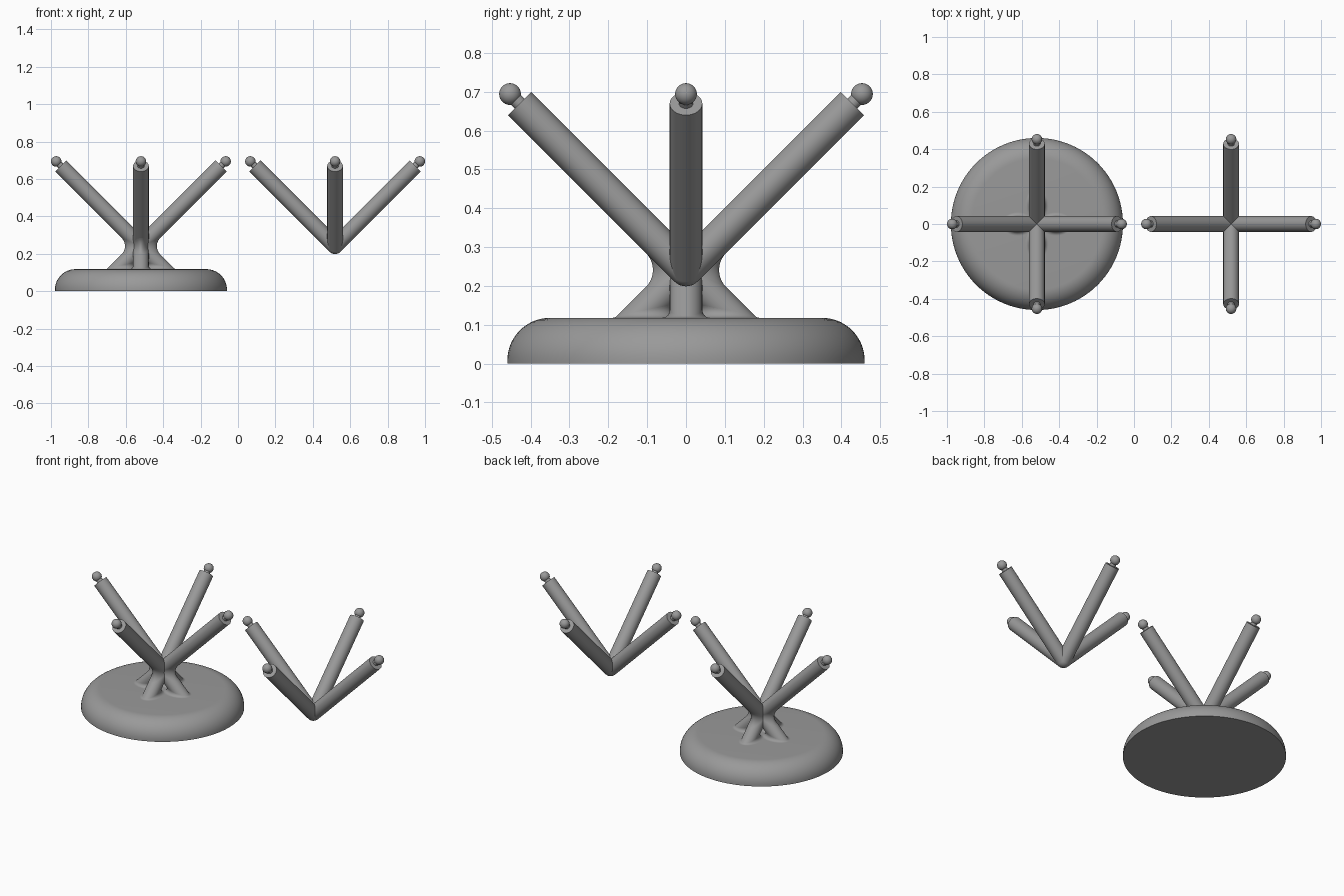
import bpy, bmesh, math
from mathutils import Vector, Matrix

if "Cube" in bpy.data.objects:
    bpy.data.objects.remove(bpy.data.objects["Cube"])

CX = 0.519            # each stand sits at +-CX
JOINT_Z = 0.241       # height where all the rods meet
ROD = 0.042           # rod radius
TOP = 0.118           # top of the base
S = math.sqrt(0.5)
UP, DOWN = Vector((S, 0, S)), Vector((S, 0, -S))
Y, Z = Vector((0, 1, 0)), Vector((0, 0, 1))

grey = bpy.data.materials.new("mid_grey")
grey.diffuse_color = (0.32, 0.32, 0.32, 1)
grey.use_nodes = True
grey.node_tree.nodes["Principled BSDF"].inputs["Base Color"].default_value = grey.diffuse_color


def finish(name, bm, x, turn=0.0):
    """Turn a mesh into a shaded object standing at x."""
    me = bpy.data.meshes.new(name)
    bm.to_mesh(me)
    bm.free()
    me.materials.append(grey)
    ob = bpy.data.objects.new(name, me)
    bpy.context.collection.objects.link(ob)
    ob.location = (x, 0, 0)
    ob.rotation_euler.z = turn
    bpy.ops.object.select_all(action='DESELECT')
    ob.select_set(True)
    bpy.context.view_layer.objects.active = ob
    bpy.ops.object.shade_smooth_by_angle(angle=math.radians(35))
    return ob


def rod(bm, a, b, radius, sides=40):
    d = b - a
    m = Matrix.Translation((a + b) / 2) @ Z.rotation_difference(d).to_matrix().to_4x4()
    bmesh.ops.create_cone(bm, cap_ends=True, segments=sides, radius1=radius,
                          radius2=radius, depth=d.length, matrix=m)


def ball(bm, centre, radius):
    bmesh.ops.create_uvsphere(bm, u_segments=32, v_segments=20, radius=radius,
                              matrix=Matrix.Translation(centre))


def fillet(bm, stations, radius, steps=10):
    """Sweep an arc between two contact directions at each (centre, from, to)."""
    rows = []
    for c, n0, n1 in stations:
        ang = n0.angle(n1)
        row = []
        for k in range(steps + 1):
            t = k / steps
            n = (n0 * math.sin((1 - t) * ang) + n1 * math.sin(t * ang)) / math.sin(ang)
            row.append(bm.verts.new(c + n * radius))
        rows.append(row)
    for i in range(len(rows) - 1):
        for k in range(steps):
            f = bm.faces.new((rows[i][k], rows[i + 1][k], rows[i + 1][k + 1], rows[i][k + 1]))
            f.normal_update()
            if f.normal.dot(stations[i][0] - f.calc_center_median()) < 0:
                f.normal_flip()


joint = Vector((0, 0, JOINT_Z))


def arm(x, turn):
    """Slanted rod with a thin neck and a ball tip."""
    bm = bmesh.new()
    end = joint + UP * (0.4285 / S)
    tip = joint + UP * (0.453 / S)
    rod(bm, joint, end, ROD)
    rod(bm, end - UP * 0.01, tip, 0.018, 24)
    ball(bm, tip, 0.028)
    finish("arm", bm, x, turn)


def leg(x, turn):
    """Slanted rod running down into the base."""
    bm = bmesh.new()
    rod(bm, joint, joint + DOWN * 0.23, ROD)
    finish("leg", bm, x, turn)

    # blend from leg to base top
    r = 0.02
    stations = []
    for i in range(49):
        a = math.tau * i / 48
        n = UP * math.cos(a) + Y * math.sin(a)
        c = joint + n * (ROD + r)
        c = c + DOWN * ((c.z - TOP - r) / S)
        stations.append((c, -Z, -n))
    bm = bmesh.new()
    fillet(bm, stations, r)
    bmesh.ops.remove_doubles(bm, verts=bm.verts, dist=1e-5)
    finish("foot_blend", bm, x, turn)

    # blend from leg to the arm above it
    r = 0.062
    stations = []
    for i in range(33):
        a = math.radians(-88 + 176 * i / 32)
        n_arm = DOWN * math.cos(a) + Y * math.sin(a)
        n_leg = UP * math.cos(a) + Y * math.sin(a)
        c = joint + Vector((math.cos(a) / S, math.sin(a), 0)) * (ROD + r)
        stations.append((c, -n_arm, -n_leg))
    bm = bmesh.new()
    fillet(bm, stations, r)
    finish("waist_blend", bm, x, turn)


# round base with a rounded upper rim
bm = bmesh.new()
R, F = 0.46, 0.11
profile = [(0, 0), (R, 0), (R, TOP - F)]
profile += [(R - F + F * math.cos(a), TOP - F + F * math.sin(a))
            for a in (math.pi / 2 * k / 14 for k in range(1, 15))]
profile.append((0, TOP))
vs = [bm.verts.new((px, 0, pz)) for px, pz in profile]
es = [bm.edges.new(p) for p in zip(vs, vs[1:])]
bmesh.ops.spin(bm, geom=vs + es, cent=(0, 0, 0), axis=(0, 0, 1),
               angle=math.tau, steps=96, use_merge=True)
bmesh.ops.remove_doubles(bm, verts=bm.verts, dist=1e-5)
bmesh.ops.recalc_face_normals(bm, faces=bm.faces)
finish("base", bm, -CX)

# four arms on each stand, four legs on the left one
for q in range(4):
    turn = q * math.pi / 2
    arm(-CX, turn)
    arm(CX, turn)
    leg(-CX, turn)

# rounded hub closing the rod ends
for x in (-CX, CX):
    bm = bmesh.new()
    ball(bm, joint, ROD)
    finish("hub", bm, x)
